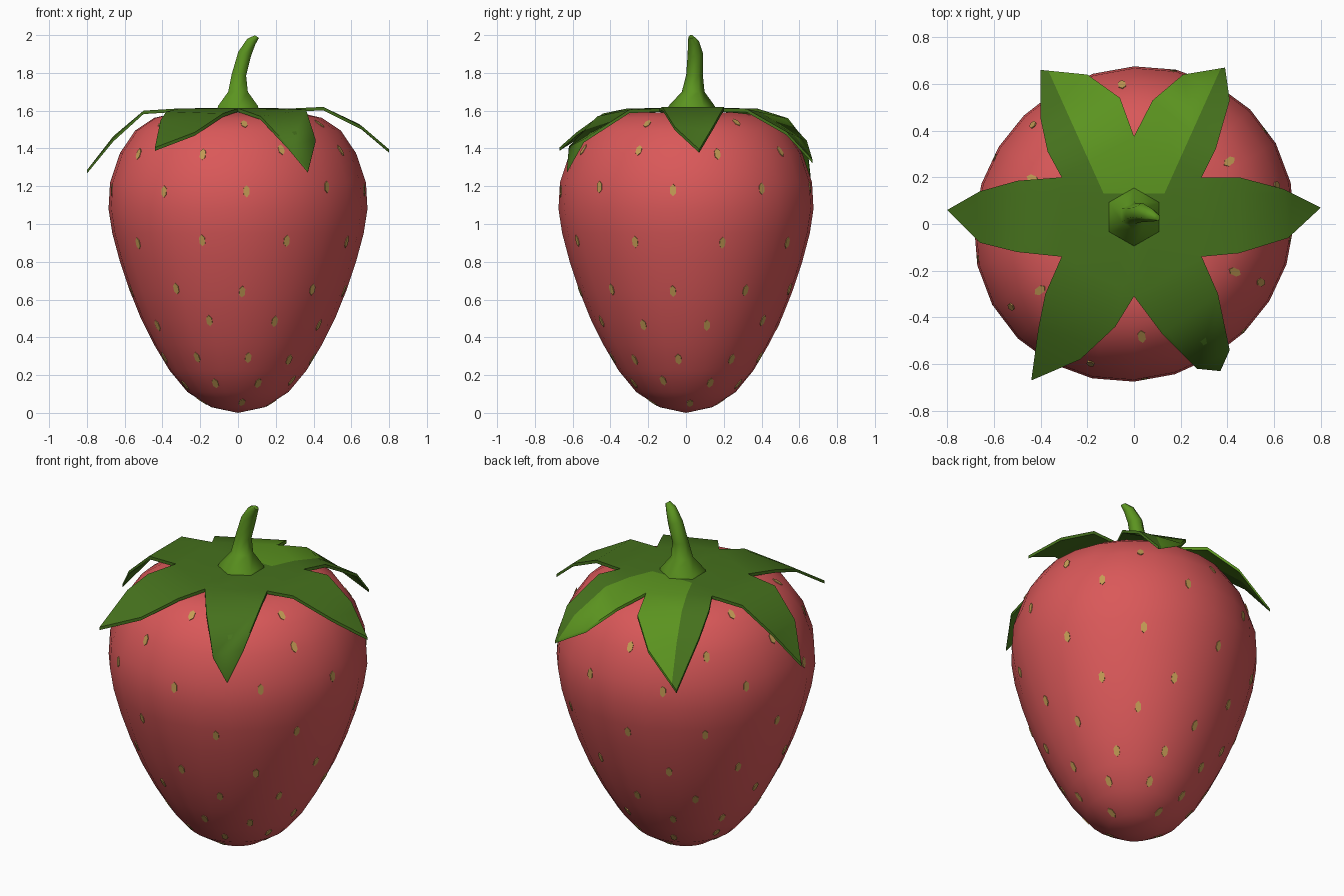
import bpy, bmesh, math, random
from mathutils import Vector, Matrix
from mathutils.bvhtree import BVHTree

if "Cube" in bpy.data.objects:
    bpy.data.objects.remove(bpy.data.objects["Cube"])

random.seed(4)


def material(name, rgb):
    m = bpy.data.materials.new(name)
    m.diffuse_color = (*rgb, 1)
    m.use_nodes = True
    m.node_tree.nodes["Principled BSDF"].inputs["Base Color"].default_value = m.diffuse_color
    return m


RED = material("berry red", (0.70, 0.098, 0.1))
DARK = material("leaf dark green", (0.06, 0.165, 0.012))
LIGHT = material("leaf light green", (0.105, 0.295, 0.014))
TAN = material("seed tan", (0.55, 0.33, 0.09))


def finish(bm, name, mats, angle=None):
    bmesh.ops.recalc_face_normals(bm, faces=bm.faces[:])
    me = bpy.data.meshes.new(name)
    bm.to_mesh(me)
    bm.free()
    ob = bpy.data.objects.new(name, me)
    bpy.context.collection.objects.link(ob)
    for m in mats:
        me.materials.append(m)
    if angle:
        bpy.ops.object.select_all(action='DESELECT')
        ob.select_set(True)
        bpy.context.view_layer.objects.active = ob
        bpy.ops.object.shade_smooth_by_angle(angle=math.radians(angle))
    return ob


def skin_rings(bm, rings):
    n = len(rings[0])
    for a, b in zip(rings, rings[1:]):
        for i in range(n):
            j = (i + 1) % n
            bm.faces.new((a[i], a[j], b[j], b[i]))


# Berry body: lathed profile (radius, height), slightly wider along one diagonal
profile = [(0.14, 0.03), (0.265, 0.11), (0.36, 0.225), (0.44, 0.36), (0.51, 0.5),
           (0.57, 0.65), (0.62, 0.8), (0.66, 0.95), (0.68, 1.08), (0.672, 1.22),
           (0.62, 1.375), (0.54, 1.495), (0.44, 1.562), (0.32, 1.59), (0.15, 1.575)]
SEG = 24
bm = bmesh.new()
rings = []
for r, z in profile:
    ring = []
    for i in range(SEG):
        t = 2 * math.pi * i / SEG
        k = r * (1.008 + 0.027 * math.sin(2 * t))
        ring.append(bm.verts.new((k * math.cos(t), 0.985 * k * math.sin(t), z)))
    rings.append(ring)
skin_rings(bm, rings)
for ring, z in ((rings[0], 0.0), (rings[-1], 1.56)):
    c = bm.verts.new((0, 0, z))
    for i in range(SEG):
        bm.faces.new((c, ring[i], ring[(i + 1) % SEG]))
bmesh.ops.recalc_face_normals(bm, faces=bm.faces[:])
tree = BVHTree.FromBMesh(bm)
finish(bm, "berry_body", [RED], 60)

# Seeds: thin plates in staggered rows (height, first angle, count)
bm = bmesh.new()
rows = [(1.54, -85, 6), (1.38, -106, 9), (1.185, -86, 9), (0.91, -105, 9), (0.65, -86, 9),
        (0.475, -107, 9), (0.295, -84, 9), (0.16, -112, 8), (0.055, -85, 4)]
for z, start, count in rows:
    for k in range(count):
        a = math.radians(start + 360 * k / count + random.uniform(-2, 2))
        d = Vector((math.cos(a), math.sin(a), 0))
        hit, nor, _, _ = tree.ray_cast(d * 2 + Vector((0, 0, z + random.uniform(-.015, .015))), -d)
        if hit is None:
            continue
        side = Vector((0, 0, 1)).cross(nor).normalized()
        up = nor.cross(side)
        frame = Matrix((side, up, nor)).transposed().to_4x4()
        frame.translation = hit + nor * 0.001
        bmesh.ops.create_cone(bm, cap_ends=True, segments=6, radius1=1, radius2=1, depth=1,
                              matrix=frame @ Matrix.Diagonal((0.018, 0.032, 0.005, 1)))
finish(bm, "seeds", [TAN])

# Leafy cap: six drooping leaves, each an outline from one notch to the next
notches = [(.29, -.14), (.29, .2), (0, .375), (-.31, .2), (-.31, -.14), (0, -.31)]
leaves = [
    [(.45, -.125, 1.62), (.66, -.06, 1.515), (.8, .07, 1.395), (.64, .15, 1.53), (.45, .2, 1.62)],
    [(.35, .32, 1.61), (.41, .53, 1.49), (.39, .67, 1.34), (.21, .64, 1.44), (.08, .53, 1.56)],
    [(-.06, .54, 1.56), (-.2, .64, 1.43), (-.4, .66, 1.25), (-.4, .45, 1.48), (-.37, .31, 1.59)],
    [(-.5, .185, 1.6), (-.66, .14, 1.465), (-.8, .06, 1.285), (-.66, -.08, 1.455), (-.5, -.12, 1.6)],
    [(-.38, -.3, 1.595), (-.41, -.45, 1.55), (-.44, -.67, 1.405), (-.23, -.58, 1.485), (-.08, -.44, 1.585)],
    [(.12, -.47, 1.57), (.27, -.62, 1.41), (.37, -.63, 1.29), (.41, -.54, 1.45), (.36, -.3, 1.605)],
]
bm = bmesh.new()
center = bm.verts.new((0, 0.03, 1.615))
nv = [bm.verts.new((x, y, 1.612)) for x, y in notches]
for i, pts in enumerate(leaves):
    a, b = nv[i], nv[(i + 1) % 6]
    r1, r2, tip, l2, l1 = [bm.verts.new(p) for p in pts]
    for f in ((center, a, b), (a, r1, l1, b), (r1, r2, l2, l1), (r2, tip, l2)):
        bm.faces.new(f)


# Lighter green patch on the rear leaves, cut along a wedge
def half_width(y):
    return 0.13 + 0.45 * (y - 0.13)


for co, no in (((half_width(.13), .13, 0), (1, -.45, 0)),
               ((-half_width(.13), .13, 0), (-1, -.45, 0)), ((0, .13, 0), (0, 1, 0))):
    bmesh.ops.bisect_plane(bm, geom=bm.verts[:] + bm.edges[:] + bm.faces[:],
                           plane_co=co, plane_no=no, dist=1e-4)
for f in bm.faces:
    c = f.calc_center_median()
    f.material_index = int(c.y > 0.13 and abs(c.x) < half_width(c.y))
ext = bmesh.ops.extrude_face_region(bm, geom=bm.faces[:], use_keep_orig=True)
bmesh.ops.translate(bm, vec=(0, 0, -0.018),
                    verts=[g for g in ext["geom"] if isinstance(g, bmesh.types.BMVert)])
finish(bm, "leaf_cap", [DARK, LIGHT], 50)

# Stem: six-sided flared tube (x, y, z, radius, tilt)
path = [(0, .03, 1.6, .128, 0), (0, .03, 1.625, .122, 0), (0, .038, 1.7, .06, 0),
        (0.005, .045, 1.79, .044, .1), (.035, .05, 1.9, .041, .35),
        (.07, .04, 1.965, .03, .6), (.1, .028, 1.992, .015, .6)]
bm = bmesh.new()
rings = []
for x, y, z, r, tilt in path:
    rot = Matrix.Rotation(tilt, 3, 'Y')
    rings.append([bm.verts.new(Vector((x, y, z)) + rot @ Vector(
        (r * math.cos(math.radians(30 + 60 * i)), r * math.sin(math.radians(30 + 60 * i)), 0)))
        for i in range(6)])
skin_rings(bm, rings)
bm.faces.new(rings[0])
bm.faces.new(rings[-1])
finish(bm, "stem", [LIGHT], 62)
